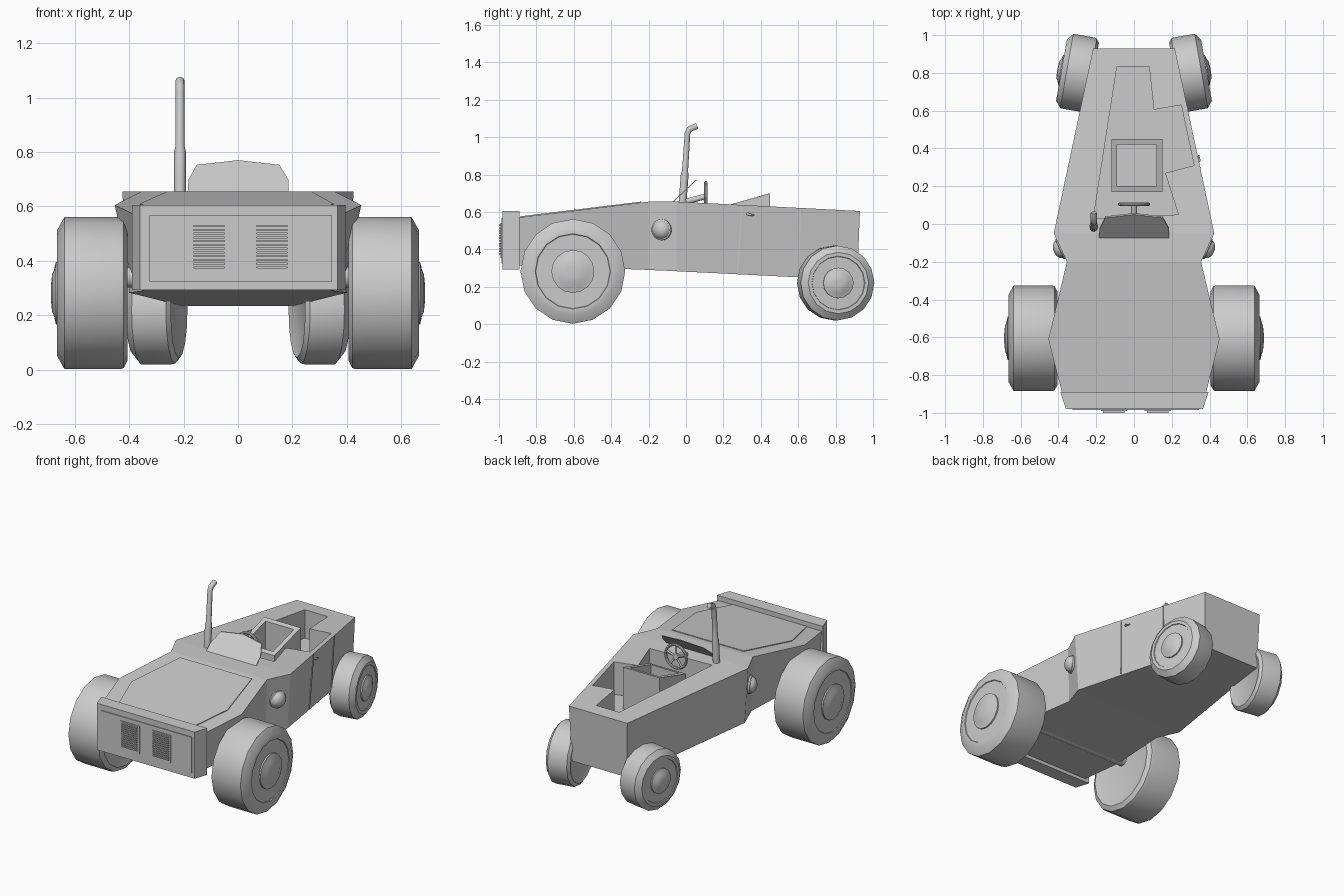
import bpy, bmesh, math
from mathutils import Matrix, Vector

if "Cube" in bpy.data.objects:
    bpy.data.objects.remove(bpy.data.objects["Cube"])


def finish(name, bm, smooth=False):
    bmesh.ops.recalc_face_normals(bm, faces=bm.faces)
    me = bpy.data.meshes.new(name)
    bm.to_mesh(me)
    bm.free()
    ob = bpy.data.objects.new(name, me)
    bpy.context.collection.objects.link(ob)
    if smooth:
        bpy.ops.object.select_all(action='DESELECT')
        ob.select_set(True)
        bpy.context.view_layer.objects.active = ob
        bpy.ops.object.shade_smooth_by_angle(angle=math.radians(32))
    return ob


def loft(name, rings, closed=False):
    """Skin equal-length loops of points; cap the ends unless closed."""
    bm = bmesh.new()
    loops = [[bm.verts.new(p) for p in r] for r in rings]
    n = len(loops[0])
    pairs = list(zip(loops, loops[1:])) + ([(loops[-1], loops[0])] if closed else [])
    for a, b in pairs:
        for i in range(n):
            bm.faces.new((a[i], a[(i + 1) % n], b[(i + 1) % n], b[i]))
    if not closed:
        bm.faces.new(loops[0])
        bm.faces.new(loops[-1])
    return finish(name, bm)


def prism(name, pts, z0, z1):
    return loft(name, [[(x, y, z) for x, y in pts] for z in (z0, z1)])


def box(name, lo, hi):
    return prism(name, [(lo[0], lo[1]), (hi[0], lo[1]), (hi[0], hi[1]), (lo[0], hi[1])], lo[2], hi[2])


def lathe_x(name, profile, segs, matrix):
    """Revolve (x, radius) points about the x axis."""
    bm = bmesh.new()
    loops = [[bm.verts.new((x, r * math.cos(2 * math.pi * i / segs), r * math.sin(2 * math.pi * i / segs)))
              for i in range(segs)] for x, r in profile]
    for a, b in zip(loops, loops[1:]):
        for i in range(segs):
            j = (i + 1) % segs
            bm.faces.new((a[i], a[j], b[j], b[i]))
    bm.faces.new(loops[0])
    bm.faces.new(loops[-1])
    bm.transform(matrix)
    return finish(name, bm, True)


def tube(name, pts, res=3):
    """Curve tube through (x, y, z, radius) points."""
    cu = bpy.data.curves.new(name, 'CURVE')
    cu.dimensions = '3D'
    cu.bevel_depth = 1.0
    cu.bevel_resolution = res
    cu.use_fill_caps = True
    sp = cu.splines.new('POLY')
    sp.points.add(len(pts) - 1)
    for p, q in zip(sp.points, pts):
        p.co = (*q[:3], 1)
        p.radius = q[3]
    ob = bpy.data.objects.new(name, cu)
    bpy.context.collection.objects.link(ob)
    return ob


# Body hull: stations of (y, top half width, bottom half width, top z, bottom z)
stations = [(-.90, .38, .36, .57, .315), (-.61, .453, .385, .605, .306), (-.20, .355, .345, .655, .29),
            (-.05, .425, .40, .655, .283), (.93, .216, .205, .605, .235)]
body = loft('body', [[(-wb, y - (.015 if y > .5 else 0), zb), (wb, y - (.015 if y > .5 else 0), zb),
                      (wt, y, zt), (-wt, y, zt)] for y, wt, wb, zt, zb in stations])

# Cockpit opening with door recess on the right
cutter = prism('cockpit_cutter', [(-.215, .03), (.235, .05), (.165, .27), (.318, .31), (.25, .63),
                                  (.105, .605), (.08, .835), (-.09, .835)], .42, .85)
mod = body.modifiers.new('cockpit', 'BOOLEAN')
mod.object = cutter
mod.solver = 'EXACT'
bpy.context.view_layer.objects.active = body
bpy.ops.object.modifier_apply(modifier='cockpit')
bpy.data.objects.remove(cutter)

# Hood panel following the hood slope
hood_z = lambda y: .57 + (y + .90) * (.085 / .70)
hood = [(-.26, -.24), (.27, -.24), (.35, -.61), (.275, -.885), (-.275, -.885), (-.36, -.61)]
loft('hood_panel', [[(x, y, hood_z(y) + d) for x, y in hood] for d in (-.01, .005)])

# Front grille box and panel
prism('grille_box', [(-.39, -.89), (.395, -.89), (.365, -.98), (-.36, -.98)], .293, .605)
box('grille_panel', (-.325, -.986, .325), (.345, -.97, .567))

# Slatted headlights
for side, cx in (('left', -.106), ('right', .125)):
    box('headlight_' + side, (cx - .07, -.991, .355), (cx + .07, -.97, .54))
    for i in range(12):
        z = .372 + i * .0138
        box(f'headlight_slat_{side}_{i}', (cx - .057, -1.0, z), (cx + .057, -.985, z + .008))

# Wheels and domed hubs
def wheel(name, side, centre, r, x0, x1, turn):
    m = (Matrix.Translation((side * centre[0], centre[1], centre[2])) @ Matrix.Diagonal((side, 1, 1, 1))
         @ Matrix.Rotation(turn, 4, 'Z'))
    lathe_x(name, [(x0 + .012, r * .72), (x0, r * .88), (x0 + .015, r * .985), (x0 + .03, r),
                   (x1 - .028, r), (x1, r * .82), (x1, r * .72), (x1 - .005, r * .71)], 16, m)
    lathe_x(name + '_hub', [(x1 - .02, r * .41), (x1 + .004, r * .41), (x1 + .011, r * .3),
                            (x1 + .018, r * .24), (x1 + .022, r * .1)], 16, m)


for label, s in (('left', -1), ('right', 1)):
    wheel('front_wheel_' + label, s, (.535, -.605, .282), .28, -.13, .13, 0)
    wheel('rear_wheel_' + label, s, (.30, .80, .22), .20, -.085, .085, math.radians(10))
    # Side lamps set into the angled flank
    m = Matrix.Translation((s * .385, -.13, .505)) @ Matrix.Diagonal((s, 1, 1, 1)) @ Matrix.Rotation(-.4, 4, 'Z')
    lathe_x('side_lamp_' + label, [(-.02, .057), (.008, .057), (.012, .05), (.025, .044), (.036, .03),
                                   (.042, .012)], 16, m)

# Axles
tube('front_axle', [(-.5, -.605, .34, .04), (.5, -.605, .34, .04)])

# Door seams and handle on the right flank
def flank_x(y, z):
    t = (y + .05) / .98
    zt, zb = .655 - .05 * t, .283 - .048 * t
    top, bot = .425 - .209 * t, .40 - .195 * t
    return bot + (top - bot) * (z - zb) / (zt - zb)


for i, (y0, y1) in enumerate(((.275, .298), (.60, .612))):
    rings = []
    for y, z in ((y0, .275), (y1, .632 if i == 0 else .619)):
        x = flank_x(y, z)
        rings.append([(x - .006, y - .003, z), (x + .003, y - .003, z), (x + .003, y + .003, z), (x - .006, y + .003, z)])
    loft(f'door_seam_{i}', rings)
hx = flank_x(.345, .585)
tube('door_handle', [(hx, .325, .59, .006), (hx + .008, .335, .587, .007), (hx + .004, .365, .581, .004)], 1)

# Windshield: thin raked sheet with arched top
glass = [(-.185, 0), (.185, 0), (.185, .045), (.152, .10), (.0, .117), (-.152, .10), (-.182, .045)]
loft('windshield', [[(x, -.075 + h * 1.07 + d, .653 + h) for x, h in glass] for d in (0, .008)])

# Seat: open tub with a sloping rim
def rect(x0, x1, y0, y1, za, zb):
    return [(x0, y0, za), (x1, y0, za), (x1, y1, zb), (x0, y1, zb)]


loft('seat', [rect(-.12, .15, .17, .45, .41, .41), rect(-.12, .15, .17, .45, .62, .70),
              rect(-.09, .12, .20, .42, .629, .692), rect(-.09, .12, .20, .42, .50, .50)])

# Steering wheel, spokes and column
c = Vector((0, .105, .68))
rings = []
for i in range(20):
    a = 2 * math.pi * i / 20
    out = Vector((math.cos(a), 0, math.sin(a)))
    rings.append([c + out * (.077 + .009 * math.cos(b)) + Vector((0, .009 * math.sin(b), 0))
                  for b in (k * math.pi / 4 for k in range(8))])
loft('steering_wheel', rings, closed=True)
for i in range(5):
    a = math.pi / 2 + 2 * math.pi * i / 5
    tube(f'steering_spoke_{i}', [(*c, .007), (c.x + .075 * math.cos(a), c.y, c.z + .075 * math.sin(a), .007)], 1)
tube('steering_column', [(0, .0, .655, .016), (0, .085, .678, .016), (0, .112, .68, .02)])

# Upright exhaust stack
tube('exhaust_stack', [(-.213, -.022, .60, .022), (-.213, -.007, .80, .022), (-.213, -.005, .82, .017),
                       (-.213, .008, 1.02, .016), (-.213, .018, 1.042, .017), (-.213, .06, 1.06, .017)])
